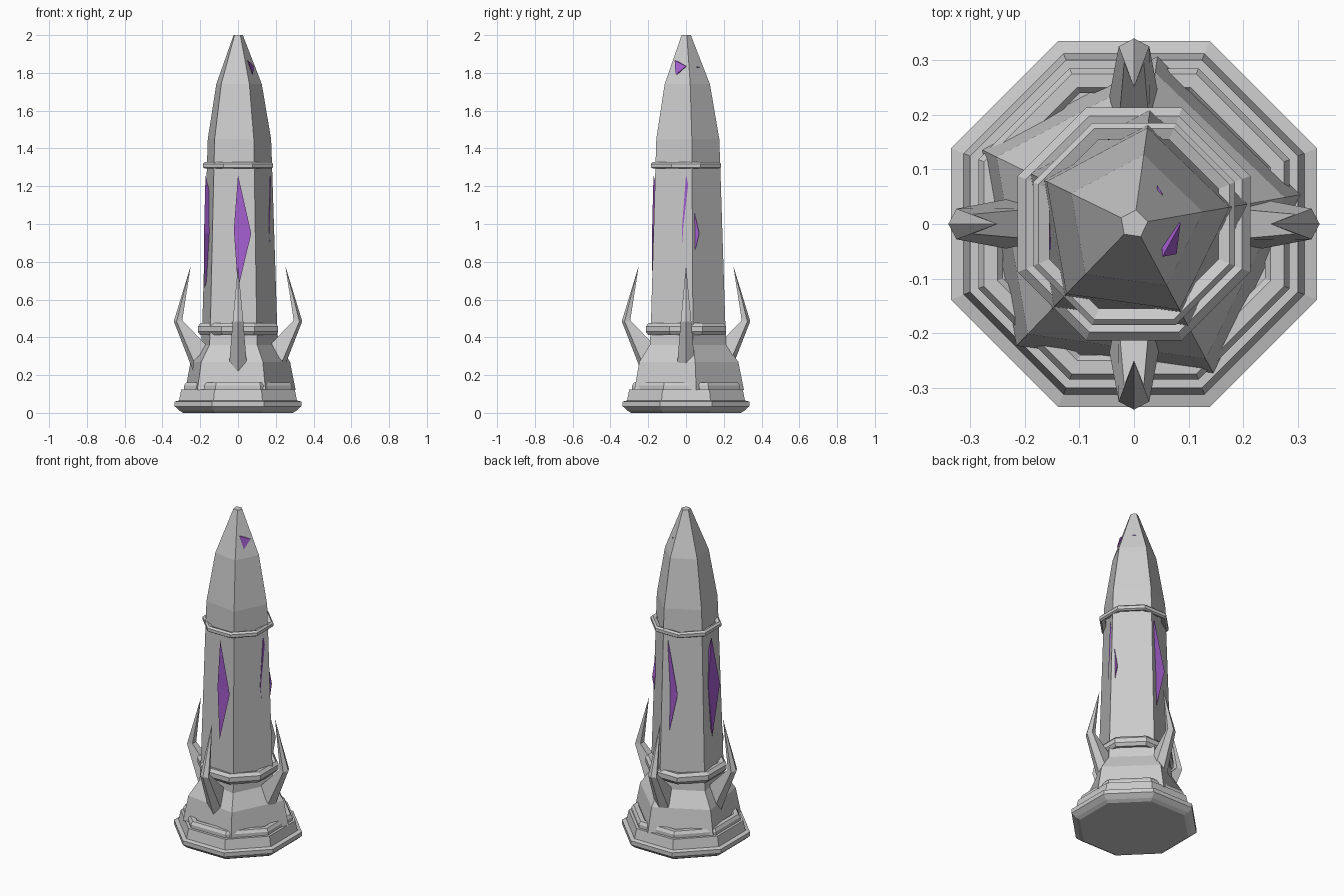
import bpy, math

if "Cube" in bpy.data.objects:
    bpy.data.objects.remove(bpy.data.objects["Cube"])

def material(name, rgb):
    m = bpy.data.materials.new(name)
    m.diffuse_color = (*rgb, 1)
    m.use_nodes = True
    m.node_tree.nodes["Principled BSDF"].inputs["Base Color"].default_value = m.diffuse_color
    return m

STONE = material("grey stone", (0.6, 0.6, 0.6))
CRYSTAL = material("purple crystal", (0.37, 0.11, 0.62))
OCT = 1 / math.cos(math.pi / 8)      # octagon apothem to corner radius

def add_mesh(name, verts, faces, mat):
    me = bpy.data.meshes.new(name)
    me.from_pydata(verts, [], faces)
    me.materials.append(mat)
    ob = bpy.data.objects.new(name, me)
    bpy.context.collection.objects.link(ob)
    bpy.context.view_layer.objects.active = ob
    bpy.ops.object.mode_set(mode='EDIT')
    bpy.ops.mesh.select_all(action='SELECT')
    bpy.ops.mesh.normals_make_consistent(inside=False)
    bpy.ops.object.mode_set(mode='OBJECT')
    return ob

def lathe(name, profile, sides, start, closed=False, scale=1):
    """Flat-sided revolve of (radius, z) points; closed makes a hollow ring."""
    verts = []
    for r, z in profile:
        for k in range(sides):
            a = math.radians(start) + 2 * math.pi * k / sides
            verts.append((r * scale * math.cos(a), r * scale * math.sin(a), z))
    n = len(profile)
    faces = []
    for i in range(n if closed else n - 1):
        j = (i + 1) % n
        for k in range(sides):
            l = (k + 1) % sides
            faces.append((i * sides + k, i * sides + l, j * sides + l, j * sides + k))
    if not closed:
        faces += [tuple(range(sides)), tuple(range((n - 1) * sides, n * sides))]
    return add_mesh(name, verts, faces, STONE)

# octagonal plinth with a projecting lip
lathe("plinth", [(0.29, 0), (0.31, 0.012), (0.335, 0.035), (0.335, 0.06), (0.312, 0.066),
                 (0.30, 0.125)], 8, 22.5, scale=OCT)
# raised rim on the plinth
lathe("plinth_rim", [(0.24, 0.12), (0.285, 0.12), (0.285, 0.145), (0.275, 0.162),
                     (0.25, 0.162), (0.24, 0.15)], 8, 22.5, True, OCT)
# five-sided tower: flared foot, tapering shaft and pointed cap
lathe("tower", [(0.31, 0.12), (0.28, 0.27), (0.217, 0.36), (0.211, 0.45), (0.183, 1.31),
                (0.178, 1.45), (0.128, 1.74), (0.026, 2.0)], 5, 10)
# octagonal collars around the shaft
lathe("lower_collar", [(0.17, 0.42), (0.2, 0.412), (0.213, 0.43), (0.213, 0.458),
                       (0.198, 0.475), (0.17, 0.468)], 8, 22.5, True, OCT)
lathe("upper_collar", [(0.155, 1.30), (0.175, 1.293), (0.185, 1.30), (0.185, 1.318),
                       (0.175, 1.328), (0.155, 1.32)], 8, 22.5, True, OCT)

def turn(points, quarter):
    """Rotate (out, side, z) points to one of the four sides."""
    a = quarter * math.pi / 2
    c, s = math.cos(a), math.sin(a)
    return [(x * c - y * s, x * s + y * c, z) for x, y, z in points]

# bent claws: two five-point sections and a tip
claw = [(0.235, 0, 0.215), (0.235, 0.045, 0.275), (0.16, 0.03, 0.35), (0.16, -0.03, 0.35),
        (0.235, -0.045, 0.275),
        (0.34, 0, 0.485), (0.325, 0.028, 0.485), (0.295, 0.018, 0.49), (0.295, -0.018, 0.49),
        (0.325, -0.028, 0.485), (0.25, 0, 0.78)]
claw_faces = [(0, 1, 2, 3, 4)]
for k in range(5):
    l = (k + 1) % 5
    claw_faces += [(k, l, 5 + l, 5 + k), (5 + k, 5 + l, 10)]

# long tilted crystals set in the shaft
shard = [(0.172, 0, 1.26), (0.180, 0.07, 0.95), (0.178, 0, 0.655), (0.166, -0.022, 0.97),
         (0.10, 0, 0.95)]
shard_faces = [(0, 1, 3), (1, 2, 3), (0, 1, 4), (1, 2, 4), (2, 3, 4), (3, 0, 4)]

for q, side in enumerate(("right", "back", "left", "front")):
    add_mesh(side + "_claw", turn(claw, q), claw_faces, STONE)
    add_mesh(side + "_crystal", turn(shard, q), shard_faces, CRYSTAL)

# small crystal piercing the cap
add_mesh("cap_crystal", [(0.085, 0, 1.835), (0.052, -0.06, 1.866), (0.078, -0.055, 1.79),
                         (0.042, 0.072, 1.83)],
         [(0, 1, 2), (0, 1, 3), (1, 2, 3), (0, 2, 3)], CRYSTAL)
